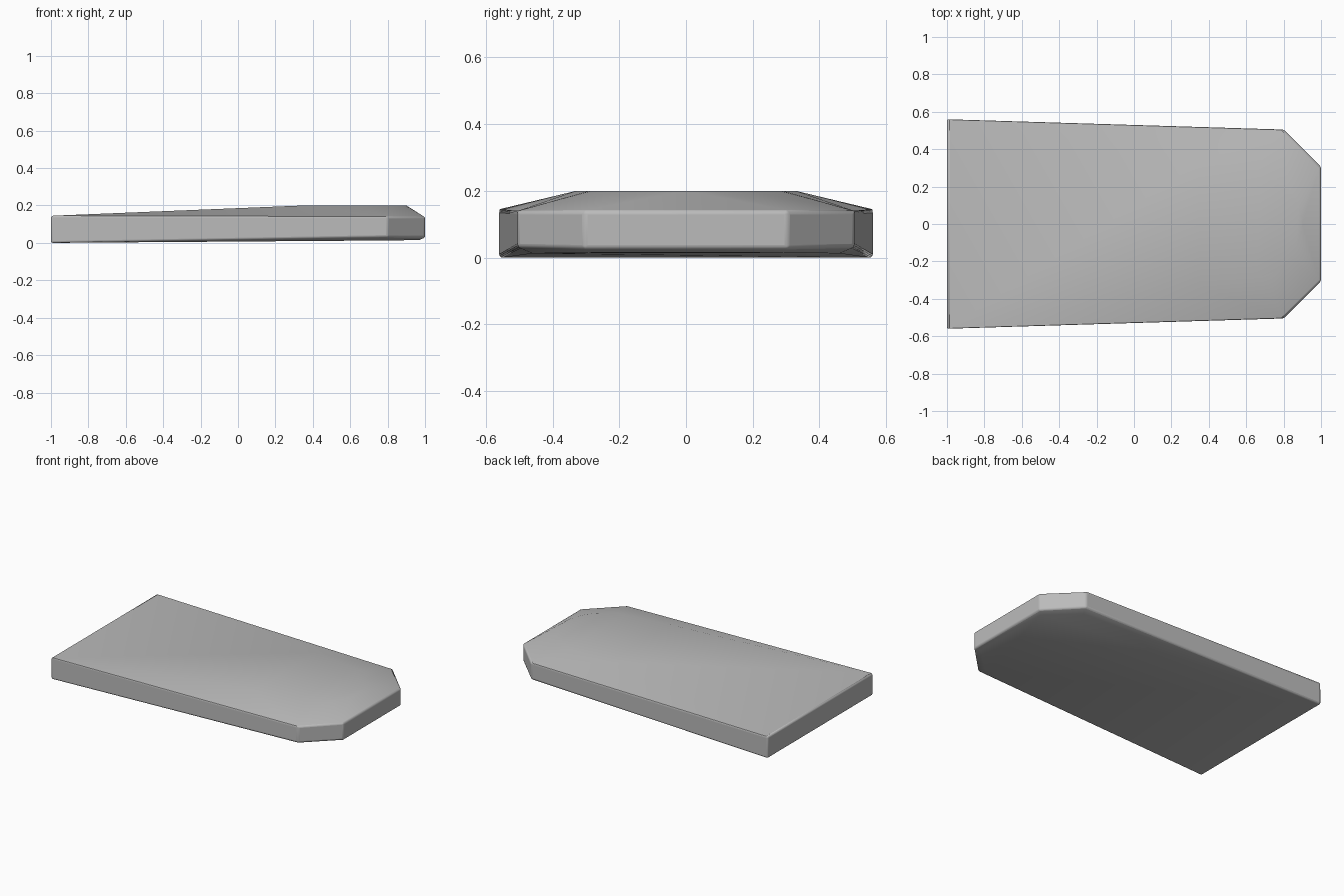
import bpy, bmesh, math

cube = bpy.data.objects.get("Cube")
if cube:
    bpy.data.objects.remove(cube, do_unlink=True)

grey = bpy.data.materials.new("plain grey")
grey.use_nodes = True
colour = (0.5, 0.5, 0.5, 1)
grey.diffuse_color = colour
grey.node_tree.nodes["Principled BSDF"].inputs["Base Color"].default_value = colour

# Half of the slab's corners; the other half is mirrored in y
half = [
    # side wall, top edge
    (-1, 0.56, 0.145), (0.8, 0.505, 0.14), (1, 0.305, 0.14),
    # side wall, lower edge
    (0.8, 0.505, 0.032), (1, 0.305, 0.028),
    # underside, sloping up to the nose
    (-1, 0.56, 0), (0.78, 0.46, 0.013), (0.97, 0.28, 0.015),
    # raised top where the ramp levels off
    (0.35, 0.33, 0.2),
]
# rounded end of the raised top
steps = 12
for i in range(steps + 1):
    a = math.radians(80) * (1 - i / steps)
    half.append((0.6 + 0.3 * math.cos(a), 0.295 * math.sin(a), 0.2))

bm = bmesh.new()
for x, y, z in half:
    for side in (1, -1):
        bm.verts.new((x, side * y, z))
bmesh.ops.remove_doubles(bm, verts=bm.verts, dist=0.0005)
bmesh.ops.convex_hull(bm, input=bm.verts)
bmesh.ops.dissolve_limit(bm, angle_limit=math.radians(0.8),
                         verts=bm.verts, edges=bm.edges)
bmesh.ops.recalc_face_normals(bm, faces=bm.faces)

mesh = bpy.data.meshes.new("slab")
bm.to_mesh(mesh)
bm.free()
mesh.materials.append(grey)
slab = bpy.data.objects.new("slab", mesh)
bpy.context.collection.objects.link(slab)

# Softened outer edges
bevel = slab.modifiers.new("soft edges", "BEVEL")
bevel.width = 0.01
bevel.segments = 3
bevel.limit_method = "ANGLE"
bevel.angle_limit = math.radians(35)

bpy.ops.object.select_all(action="DESELECT")
slab.select_set(True)
bpy.context.view_layer.objects.active = slab
bpy.ops.object.shade_smooth_by_angle(angle=math.radians(30))
